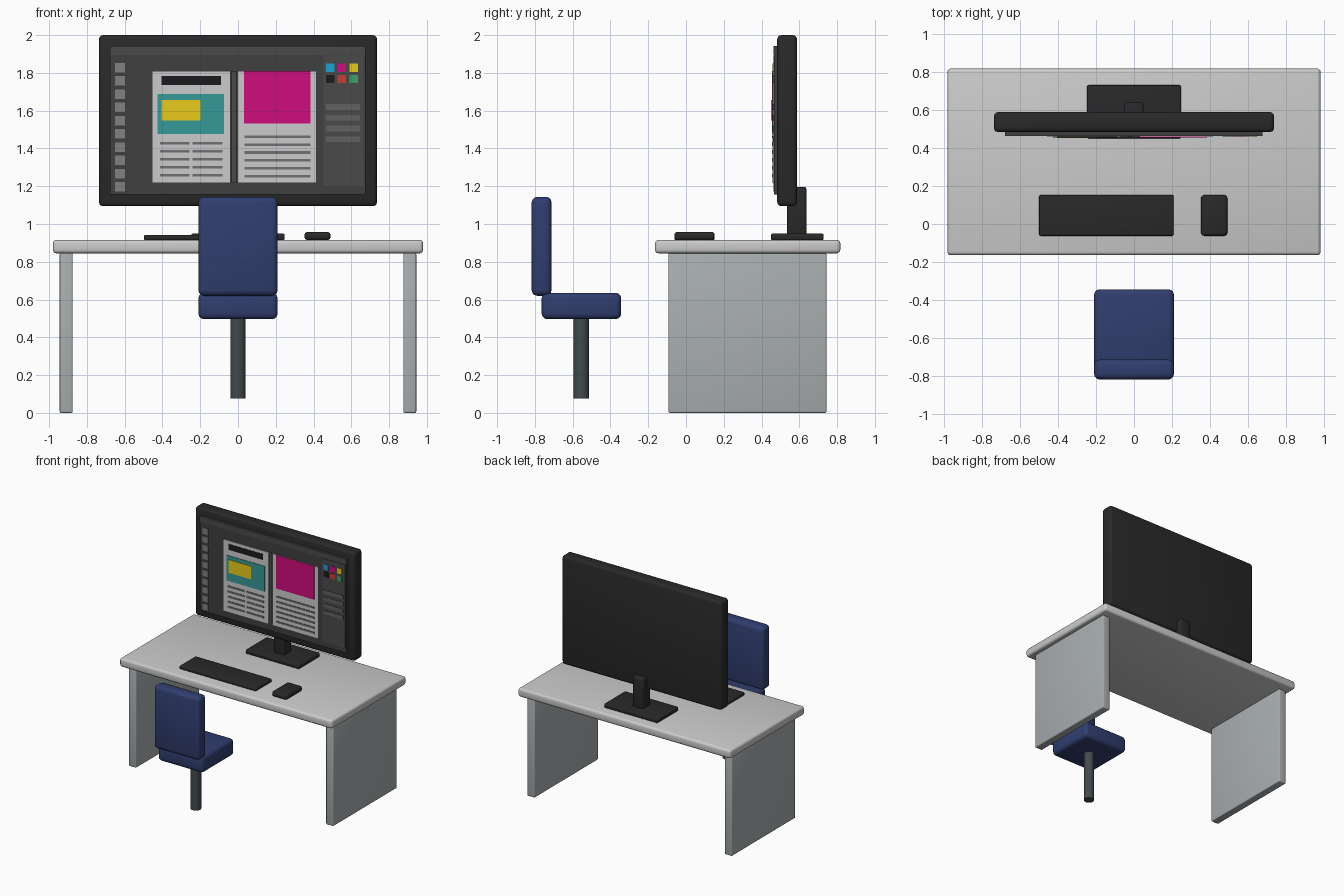
import bpy, bmesh

if "Cube" in bpy.data.objects:
    bpy.data.objects.remove(bpy.data.objects["Cube"])

COLOURS = {
    "desk": (0.68, 0.68, 0.68), "panel_grey": (0.40, 0.43, 0.44),
    "navy": (0.03, 0.048, 0.16), "steel": (0.055, 0.07, 0.075),
    "black": (0.022, 0.022, 0.023), "screen": (0.05, 0.05, 0.052),
    "menu": (0.068, 0.068, 0.07), "icon": (0.22, 0.22, 0.22),
    "slot": (0.12, 0.12, 0.12), "paper": (0.78, 0.78, 0.76),
    "ink": (0.012, 0.012, 0.014), "text": (0.16, 0.16, 0.17),
    "teal": (0.035, 0.32, 0.31), "yellow": (0.82, 0.6, 0.01),
    "magenta": (0.62, 0.004, 0.20), "cyan": (0.01, 0.36, 0.62),
    "red": (0.6, 0.045, 0.035), "green": (0.04, 0.36, 0.14),
}
mats = {}


def material(key):
    if key not in mats:
        mats[key] = bpy.data.materials.new(key)
        mats[key].diffuse_color = (*COLOURS[key], 1)
    return mats[key]


def finish(name, bm, colour, bevel=0.0, smooth=True):
    me = bpy.data.meshes.new(name)
    bmesh.ops.recalc_face_normals(bm, faces=bm.faces)
    bm.to_mesh(me)
    bm.free()
    ob = bpy.data.objects.new(name, me)
    bpy.context.collection.objects.link(ob)
    me.materials.append(material(colour))
    if bevel:
        m = ob.modifiers.new("rounded_edges", "BEVEL")
        m.width, m.segments, m.limit_method = bevel, 3, "ANGLE"
        for p in me.polygons:
            p.use_smooth = smooth
    return ob


def add_box(bm, x, y, z):
    cube = bmesh.ops.create_cube(bm, size=1)["verts"]
    for v in cube:
        for i, (a, b) in enumerate((x, y, z)):
            v.co[i] = a if v.co[i] < 0 else b


def box(name, x, y, z, colour, bevel=0.0):
    bm = bmesh.new()
    add_box(bm, x, y, z)
    return finish(name, bm, colour, bevel)


def tiles(name, rects, layer, colour):
    """Thin plates standing on the screen; rects are (x0, x1, z0, z1)."""
    back = 0.467 - 0.004 * (layer - 1)
    bm = bmesh.new()
    for x0, x1, z0, z1 in rects:
        add_box(bm, (x0, x1), (back - 0.004, back + 0.001), (z0, z1))
    return finish(name, bm, colour)


def bars(x0, x1, top, bottom, count, height):
    """Evenly stacked horizontal bars, given first and last centre heights."""
    step = (bottom - top) / (count - 1)
    return [(x0, x1, top + i * step - height / 2, top + i * step + height / 2)
            for i in range(count)]


# Desk
box("desktop", (-0.98, 0.98), (-0.164, 0.817), (0.845, 0.916), "desk", 0.018)
for side, s in (("left", -1), ("right", 1)):
    xs = sorted((s * 0.875, s * 0.944))
    box(side + "_desk_panel", xs, (-0.093, 0.744), (0, 0.846), "panel_grey", 0.008)

# Chair
box("chair_seat", (-0.21, 0.21), (-0.764, -0.343), (0.496, 0.636), "navy", 0.03)
box("chair_back", (-0.21, 0.21), (-0.817, -0.712), (0.62, 1.144), "navy", 0.03)
bm = bmesh.new()
bmesh.ops.create_cone(bm, cap_ends=True, segments=24, radius1=0.041,
                      radius2=0.041, depth=0.43)
bmesh.ops.translate(bm, verts=bm.verts, vec=(0, -0.554, 0.29))
column = finish("chair_column", bm, "steel")
for p in column.data.polygons:
    p.use_smooth = abs(p.normal.z) < 0.5

# Keyboard and mouse
box("keyboard", (-0.498, 0.208), (-0.062, 0.152), (0.915, 0.943), "black", 0.008)
box("mouse", (0.352, 0.49), (-0.062, 0.152), (0.915, 0.958), "black", 0.016)

# Monitor and stand
box("monitor_body", (-0.736, 0.736), (0.483, 0.588), (1.094, 2.0), "black", 0.022)
box("stand_neck", (-0.05, 0.05), (0.535, 0.638), (0.93, 1.196), "black", 0.012)
box("stand_base", (-0.247, 0.247), (0.45, 0.729), (0.915, 0.949), "black", 0.008)
box("screen", (-0.678, 0.675), (0.467, 0.49), (1.157, 1.942), "screen")

# Editor interface
tiles("menu_bar", [(-0.678, 0.675, 1.894, 1.942)], 1, "menu")
tiles("side_palette", [(0.452, 0.664, 1.2, 1.892)], 1, "menu")
tiles("tool_icons", bars(-0.652, -0.599, 1.828, 1.197, 10, 0.05), 1, "icon")
tiles("palette_slots", bars(0.467, 0.647, 1.619, 1.449, 4, 0.03), 2, "slot")
swatches = [("cyan", "magenta", "yellow"), ("ink", "red", "green")]
for r, row in enumerate(swatches):
    for c, colour in enumerate(row):
        x, z = 0.488 + c * 0.062, 1.828 - r * 0.06
        tiles(colour + "_swatch", [(x - 0.022, x + 0.022, z - 0.022, z + 0.022)],
              2, colour)

# Page spread on screen
tiles("pages", [(-0.456, -0.04, 1.216, 1.81), (-0.003, 0.415, 1.216, 1.81)], 2, "paper")
tiles("page_gutter", [(-0.034, -0.008, 1.216, 1.81)], 2, "menu")
tiles("headline_bar", [(-0.405, -0.09, 1.736, 1.783)], 3, "ink")
tiles("teal_picture", [(-0.425, -0.074, 1.476, 1.687)], 3, "teal")
tiles("yellow_picture", [(-0.404, -0.198, 1.547, 1.656)], 4, "yellow")
tiles("magenta_picture", [(0.032, 0.383, 1.531, 1.81)], 3, "magenta")
tiles("left_page_lines", bars(-0.414, -0.256, 1.428, 1.258, 5, 0.014)
      + bars(-0.24, -0.082, 1.428, 1.258, 5, 0.014), 3, "text")
tiles("right_page_lines", bars(0.034, 0.383, 1.462, 1.253, 6, 0.014), 3, "text")

for m in bpy.data.materials:
    if m.users and not m.is_grease_pencil:
        m.use_nodes = True
        m.node_tree.nodes["Principled BSDF"].inputs["Base Color"].default_value = m.diffuse_color
